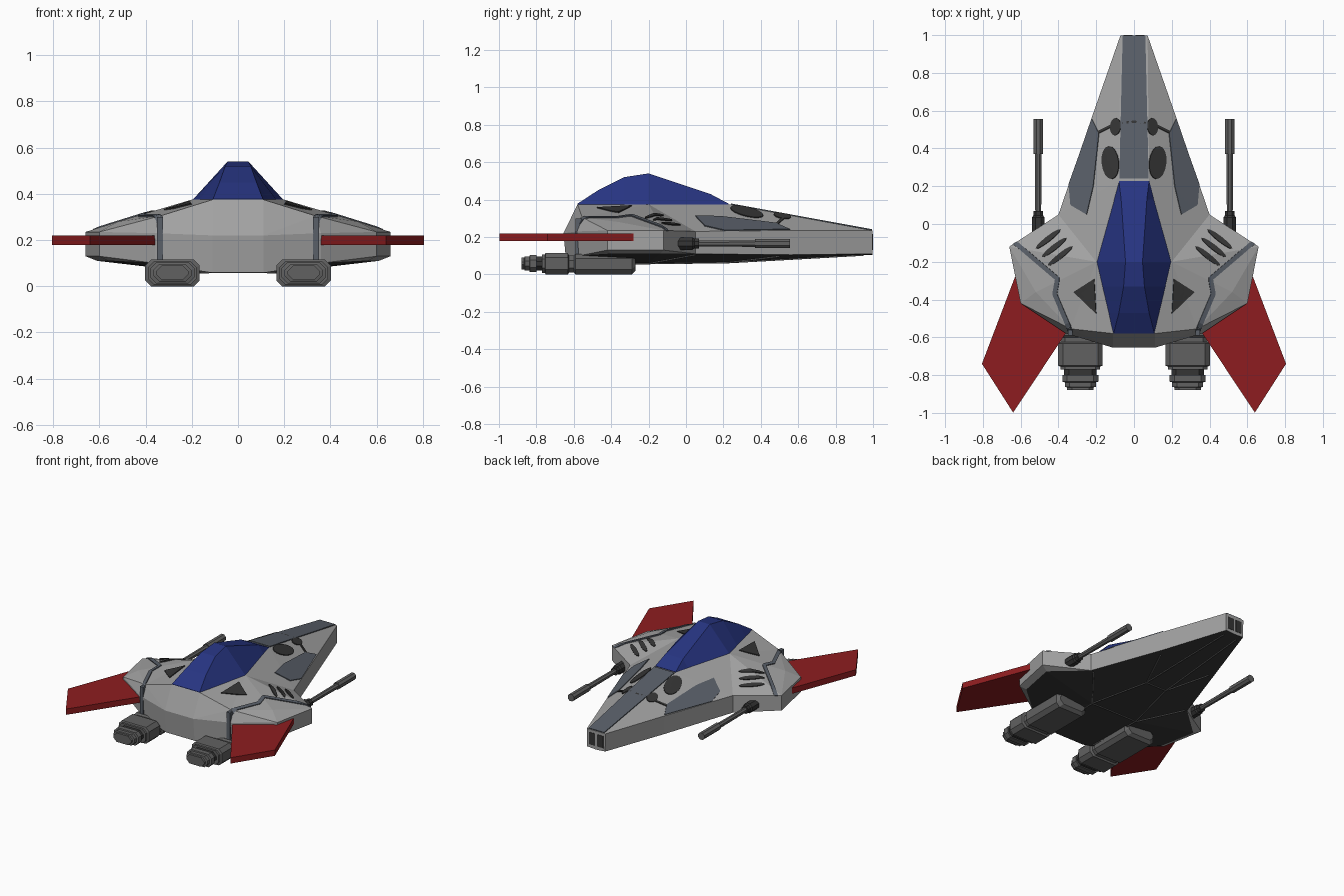
import bpy, bmesh, math
from mathutils import Vector
from mathutils.bvhtree import BVHTree

if "Cube" in bpy.data.objects:
    bpy.data.objects.remove(bpy.data.objects["Cube"])


def material(name, r, g, b):
    m = bpy.data.materials.new(name)
    m.diffuse_color = (r, g, b, 1)
    m.use_nodes = True
    m.node_tree.nodes["Principled BSDF"].inputs["Base Color"].default_value = m.diffuse_color
    return m


BLUE = material("canopy_blue", 0.02, 0.035, 0.22)
RED = material("fin_red", 0.27, 0.012, 0.014)
GREY = material("hull_grey", 0.36, 0.36, 0.36)
SLATE = material("slate", 0.10, 0.115, 0.14)
DARK = material("dark", 0.035, 0.035, 0.035)
METAL = material("engine_metal", 0.12, 0.12, 0.12)
BELLY = material("belly", 0.04, 0.04, 0.04)


def finish(name, bm, mats, mirror=True, normals=True):
    if normals:
        bmesh.ops.recalc_face_normals(bm, faces=bm.faces)
    me = bpy.data.meshes.new(name)
    bm.to_mesh(me)
    bm.free()
    for m in mats:
        me.materials.append(m)
    ob = bpy.data.objects.new(name, me)
    bpy.context.collection.objects.link(ob)
    if mirror:
        ob.modifiers.new("mirror", 'MIRROR').use_clip = False
    return ob


def loft(name, rings, mat, mirror=True):
    """Skin a list of closed rings and cap both ends."""
    bm = bmesh.new()
    vs = [[bm.verts.new(p) for p in r] for r in rings]
    n = len(vs[0])
    for a, b in zip(vs, vs[1:]):
        for i in range(n):
            bm.faces.new((a[i], a[(i + 1) % n], b[(i + 1) % n], b[i]))
    bm.faces.new(vs[0])
    bm.faces.new(vs[-1])
    return finish(name, bm, [mat], mirror)


def box(name, x0, x1, y0, y1, z0, z1, mat):
    rect = [(x0, y0), (x1, y0), (x1, y1), (x0, y1)]
    return loft(name, [[(x, y, z) for x, y in rect] for z in (z0, z1)], mat)


# Hull: one faceted half, mirrored
V = dict(
    n0=(0, .998, .235), n1=(.072, .998, .235), n2=(.07, .998, .11), n3=(0, .998, .105),
    B=(.225, .56, .235), b=(.22, .56, .105), C=(.40, .05, .23), c=(.40, .05, .11),
    D=(.66, -.12, .235), d=(.66, -.12, .13), E=(.60, -.42, .235), e=(.60, -.42, .13),
    F=(.36, -.58, .23), f=(.36, -.57, .10), G=(.11, -.655, .22), g=(.11, -.64, .06),
    H=(0, -.655, .22), h=(0, -.64, .06), K0=(0, .23, .375), K1=(.08, .23, .375),
    K2=(.20, -.20, .375), K3=(.11, -.58, .375), K4=(0, -.58, .375),
    W=(.52, -.36, .28), R=(.335, -.555, .305),
    p0=(0, .22, .065), p1=(.08, .22, .065), p2=(.18, -.2, .06), p3=(.165, -.62, .06),
    d2=(.61, -.14, .11), e2=(.56, -.40, .11))
TOP = ("n0 n1 K1 K0,n1 B K1,B C K1,K1 C K2,C D K2,D W K2,K2 W R,K2 R K3,W D E,W E R,"
       "E F R,K3 R G,R F G,K3 G H K4,K0 K1 K2 K3 K4,n0 n1 n2 n3,n1 B b n2,B C c b,"
       "C D d c,D E e d,E F f e,F G g f,G H h g,d e e2 d2,c d d2,e f e2")
BOTTOM = ("n3 n2 p1 p0,n2 b p1,b c p1,c p2 p1,c d2 p2,d2 e2 p2,e2 f p2,f p3 p2,"
          "f g p3,p0 p1 p2 p3 g h")
bm = bmesh.new()
for side in (1, -1):
    verts = {k: bm.verts.new((side * p[0], p[1], p[2])) for k, p in V.items()}
    for idx, group in enumerate((TOP, BOTTOM)):
        for names in group.split(","):
            bm.faces.new([verts[k] for k in names.split()]).material_index = idx
bmesh.ops.remove_doubles(bm, verts=bm.verts, dist=1e-4)
bmesh.ops.recalc_face_normals(bm, faces=bm.faces)
bvh = BVHTree.FromBMesh(bm)
finish("hull", bm, [GREY, BELLY], mirror=False)


# Thin surface details laid onto the hull
def drop(x, y, up=1):
    hit = bvh.ray_cast(Vector((x, y, up * 2)), Vector((0, 0, -up)))[0]
    if hit is None:
        hit = bvh.find_nearest(Vector((x, y, .23 if up > 0 else .11)))[0]
    return hit + Vector((0, 0, .002 * up))


def thicken(ob):
    s = ob.modifiers.new("thickness", 'SOLIDIFY')
    s.thickness, s.offset = .008, 0


def panel(name, pts, mat, mirror=True):
    bm = bmesh.new()
    bm.faces.new([bm.verts.new((x, y, 0)) for x, y in pts])
    bmesh.ops.triangulate(bm, faces=bm.faces)
    bmesh.ops.subdivide_edges(bm, edges=bm.edges, cuts=5, use_grid_fill=True)
    for v in bm.verts:
        v.co = drop(v.co.x, v.co.y)
    thicken(finish(name, bm, [mat], mirror))


def ribbon(name, pts, width, mat, up=1):
    pts = [Vector(p) for p in pts]
    path = [a.lerp(b, i / 10) for a, b in zip(pts, pts[1:]) for i in range(10)] + [pts[-1]]
    bm = bmesh.new()
    prev = None
    for i, p in enumerate(path):
        t = (path[min(i + 1, len(path) - 1)] - path[max(i - 1, 0)]).normalized()
        n = Vector((-t.y, t.x)) * width / 2
        pair = [bm.verts.new(drop(*(p + s * n), up)) for s in (1, -1)]
        if prev:
            bm.faces.new((prev[0], prev[1], pair[1], pair[0]))
        prev = pair
    thicken(finish(name, bm, [mat]))


def ellipse(cx, cy, rx, ry, tilt, n=16):
    c, s = math.cos(tilt), math.sin(tilt)
    ring = [(rx * math.cos(k * math.tau / n), ry * math.sin(k * math.tau / n)) for k in range(n)]
    return [(cx + x * c - y * s, cy + x * s + y * c) for x, y in ring]


panel("nose_stripe", [(-.06, .995), (.06, .995), (.078, .24), (-.078, .24)], SLATE, False)
panel("side_panel", [(.222, .555), (.345, .21), (.335, .1), (.25, .05), (.215, .2), (.185, .48)], SLATE)
panel("large_port", ellipse(.125, .325, .045, .088, -.1), DARK)
panel("small_port", ellipse(.098, .515, .028, .046, .1), DARK)
panel("rear_triangle", [(.21, -.29), (.32, -.36), (.2, -.475)], DARK)
ribbon("nose_seam", [(0, .54), (.09, .535), (.19, .485)], .013, DARK)
ribbon("wing_trim", [(.64, -.09), (.405, -.29), (.42, -.37), (.337, -.565)], .024, SLATE)
for i in range(3):
    x, y = .455 - .032 * i, -.08 - .045 * i
    panel(f"vent_{i}", ellipse(x, y, .082, .014, math.radians(-218), 12), DARK)
box("rear_trim", .325, .35, -.59, -.56, .11, .30, SLATE)
box("nose_intake", .009, .056, .98, 1.0, .13, .215, DARK)
ribbon("belly_seam_long", [(.05, .95), (.08, .22), (.18, -.2), (.165, -.6)], .008, METAL, -1)
ribbon("belly_seam_front", [(0, .22), (.08, .22), (.2, .5)], .008, METAL, -1)
ribbon("belly_seam_rear", [(0, -.2), (.18, -.2), (.38, .05)], .008, METAL, -1)

# Canopy: y, top half width, top z, base half width
canopy = [(.228, .08, .378, .081), (.13, .068, .43, .108), (-.20, .045, .54, .20),
          (-.33, .055, .52, .17), (-.47, .08, .45, .137), (-.58, .108, .378, .11)]
loft("canopy", [[(-b, y, .37), (-t, y, z), (t, y, z), (b, y, .37)] for y, t, z, b in canopy],
     BLUE, False)

# Tail fins
fin = [(.63, -.28), (.355, -.57), (.64, -.998), (.805, -.74)]
loft("tail_fin", [[(x, y, z) for x, y in fin] for z in (.178, .219)], RED)


# Engines: chamfered box sections along y
def section(y, w, z0, z1, c=.025, cx=.284):
    return [(cx + sx * (w - ox), y, z) for sx, ox, z in (
        (-1, c, z0), (1, c, z0), (1, 0, z0 + c), (1, 0, z1 - c),
        (1, c, z1), (-1, c, z1), (-1, 0, z1 - c), (-1, 0, z0 + c))]


loft("engine_nacelle", [section(*s) for s in (
    (-.27, .10, .02, .09), (-.29, .118, .0, .11), (-.59, .118, .0, .11), (-.60, .105, .01, .10),
    (-.625, .105, .01, .10), (-.632, .118, .0, .115), (-.75, .118, .0, .115),
    (-.755, .105, .008, .107), (-.77, .105, .008, .107))], METAL)
loft("engine_neck", [section(y, .086, .02, .095) for y in (-.76, -.81)], DARK)
loft("engine_nozzle", [section(*s) for s in (
    (-.80, .095, .013, .103), (-.835, .095, .013, .103), (-.838, .082, .02, .096),
    (-.862, .082, .02, .096), (-.865, .07, .027, .09), (-.88, .07, .027, .09))], METAL)


# Guns: octagonal tubes along y
def tube(name, steps, mat, n=8, cx=.507, cz=.165):
    loft(name, [[(cx + r * math.cos((k + .5) * math.tau / n), y,
                  cz + r * math.sin((k + .5) * math.tau / n)) for k in range(n)]
                for y, r in steps], mat)


tube("gun_mount", [(-.06, .036), (.035, .036), (.045, .028), (.07, .028)], DARK)
tube("gun_barrel", [(.06, .017), (.37, .019), (.37, .026), (.555, .026)], METAL)
